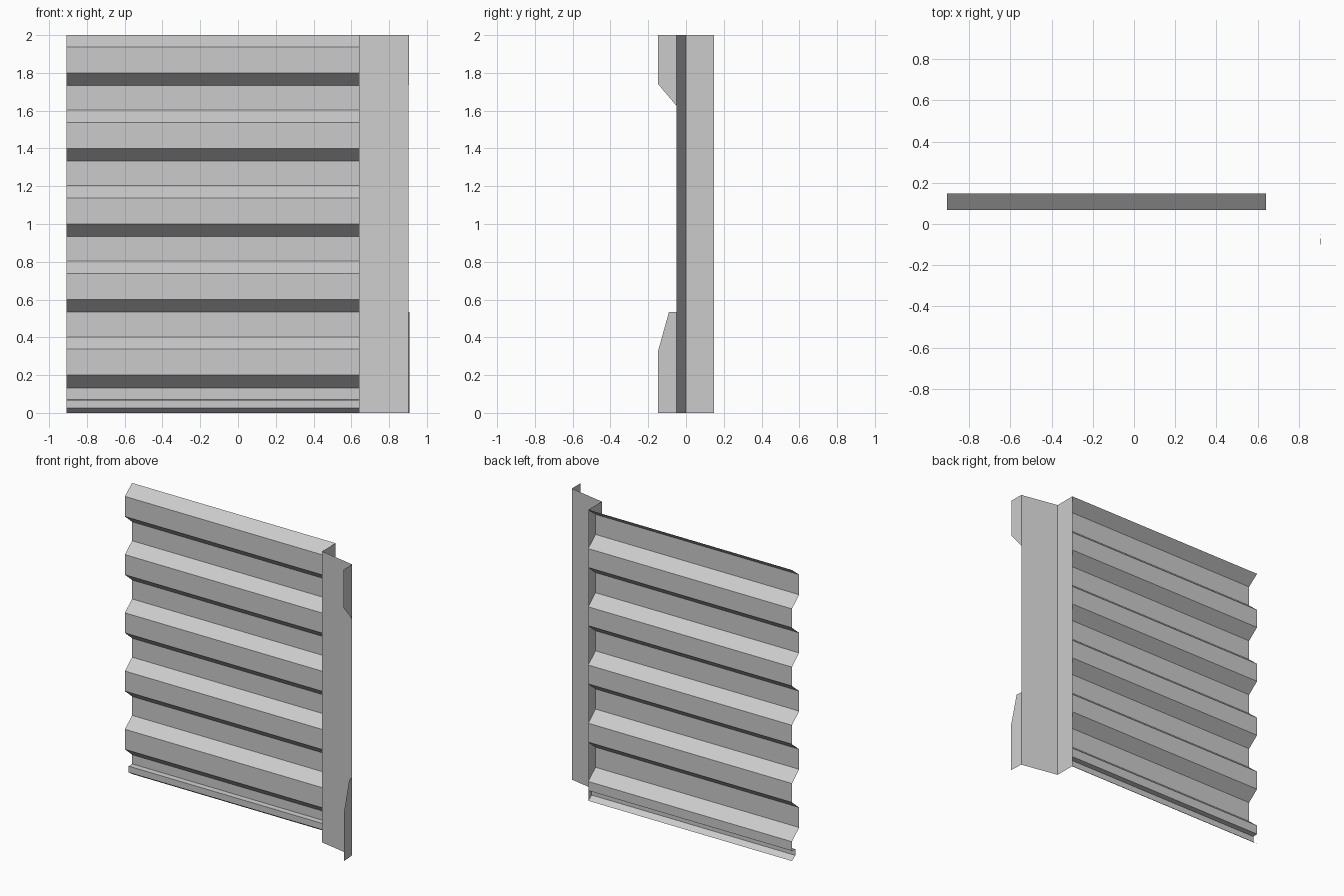
import bpy

if "Cube" in bpy.data.objects:
    bpy.data.objects.remove(bpy.data.objects["Cube"])


def make_mesh(name, verts, faces):
    mesh = bpy.data.meshes.new(name)
    mesh.from_pydata(verts, [], faces)
    mesh.update()
    obj = bpy.data.objects.new(name, mesh)
    bpy.context.collection.objects.link(obj)
    return obj


def extrude_profile(name, start, end):
    """Sheet spanned between two matching polylines."""
    n = len(start)
    faces = [(i, i + 1, n + i + 1, n + i) for i in range(n - 1)]
    return make_mesh(name, start + end, faces)


LEFT, INNER, OUTER = -0.908, 0.64, 0.903
FRONT, MID, BACK = 0.068, 0.11, 0.147

# corrugated panel: five repeated ribs, then a small bottom lip
profile = []
for i in range(5):
    top = 2.0 - 0.4 * i
    profile += [(BACK, top if i == 0 else top + 0.003),
                (FRONT, top - 0.062), (FRONT, top - 0.2), (BACK, top - 0.267)]
profile += [(BACK, 0.07), (MID, 0.068), (MID, 0.025), (BACK, 0.0)]
extrude_profile("corrugated_panel",
                [(LEFT, y, z) for y, z in profile],
                [(INNER, y, z) for y, z in profile])

# side post: return wall and slightly slanted flange
plan = [(INNER, BACK), (INNER, 0.0), (OUTER, -0.05)]
extrude_profile("side_post",
                [(x, y, 2.0) for x, y in plan],
                [(x, y, 0.0) for x, y in plan])


# tabs folded forward from the outer edge of the flange
def tab(name, outline, tip_x):
    verts = [(OUTER if y > -0.06 else tip_x, y, z) for y, z in outline]
    make_mesh(name, verts, [tuple(range(len(verts)))])


tab("upper_tab", [(-0.05, 2.0), (-0.147, 2.0), (-0.147, 1.74), (-0.05, 1.625)], 0.904)
tab("lower_tab", [(-0.05, 0.0), (-0.05, 0.535), (-0.09, 0.535),
                  (-0.147, 0.33), (-0.147, 0.0)], 0.908)
